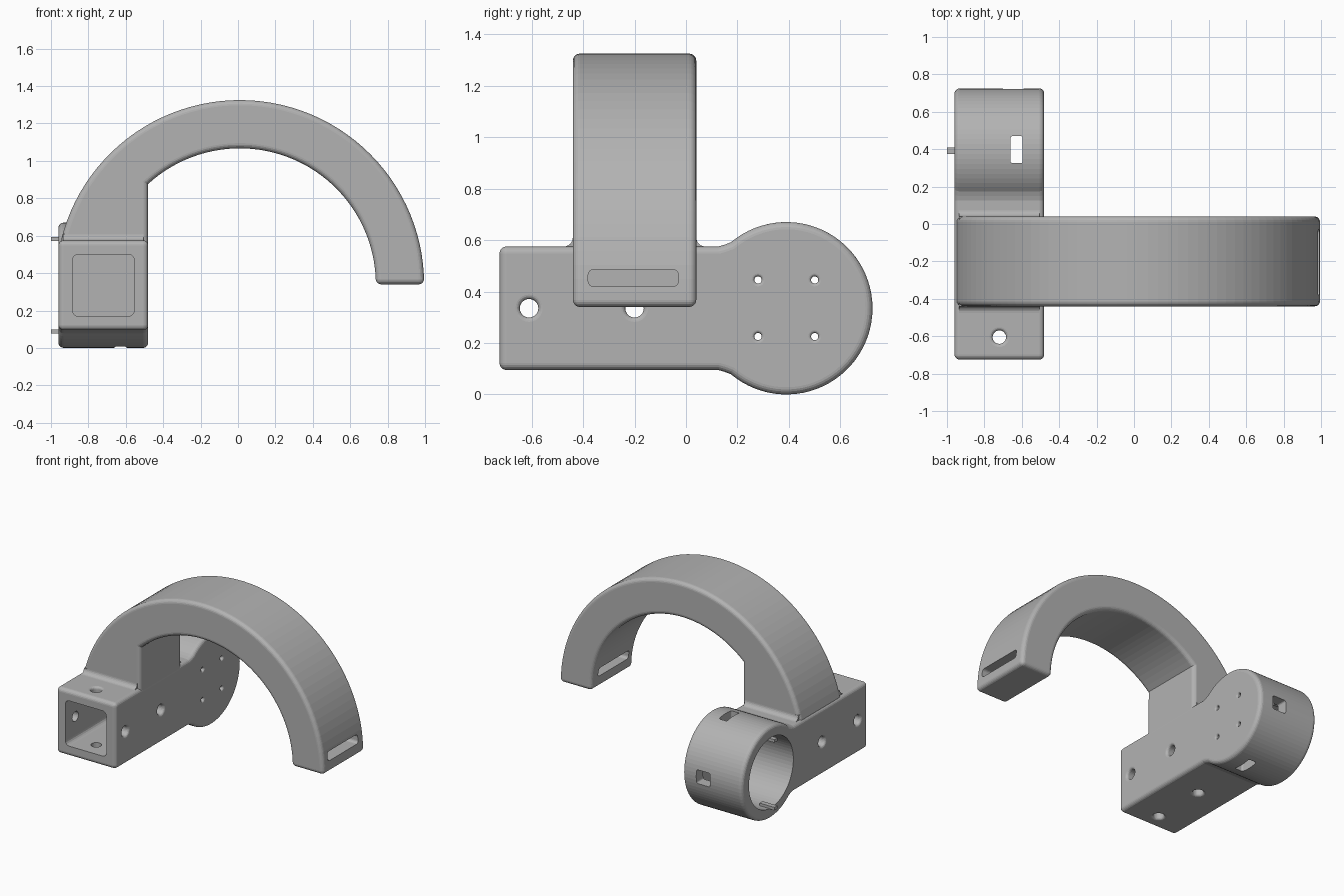
import bpy, bmesh
from math import sin, cos, pi, radians
from mathutils import Vector, Matrix

cube = bpy.data.objects.get("Cube")
if cube:
    bpy.data.objects.remove(cube, do_unlink=True)

grey = bpy.data.materials.new("plain_grey")
grey.use_nodes = True
grey.diffuse_color = (0.45, 0.45, 0.45, 1)
grey.node_tree.nodes["Principled BSDF"].inputs["Base Color"].default_value = (0.45, 0.45, 0.45, 1)


def finish(bm, name):
    bmesh.ops.recalc_face_normals(bm, faces=bm.faces)
    mesh = bpy.data.meshes.new(name)
    bm.to_mesh(mesh)
    bm.free()
    mesh.materials.append(grey)
    ob = bpy.data.objects.new(name, mesh)
    bpy.context.collection.objects.link(ob)
    return ob


def apply(ob, mod):
    bpy.context.view_layer.objects.active = ob
    bpy.ops.object.modifier_apply(modifier=mod.name)


def bevel(ob, width, limit=60):
    mod = ob.modifiers.new("round", 'BEVEL')
    mod.width, mod.segments = width, 5
    mod.limit_method, mod.angle_limit = 'ANGLE', radians(limit)
    mod.use_clamp_overlap = False
    apply(ob, mod)


def combine(ob, other, how):
    mod = ob.modifiers.new("combine", 'BOOLEAN')
    mod.operation, mod.solver, mod.object = how, 'EXACT', other
    apply(ob, mod)
    bpy.data.objects.remove(other, do_unlink=True)


def arc(cu, cv, r, a, b, n):
    return [(cu + r * cos(radians(a + (b - a) * i / n)),
             cv + r * sin(radians(a + (b - a) * i / n))) for i in range(n + 1)]


def extrude(name, pts, axis, lo, hi):
    """Extrude a 2D outline along x (outline in y, z) or y (outline in x, z)."""
    bm = bmesh.new()
    place = (lambda u, v: (lo, u, v)) if axis == 'X' else (lambda u, v: (u, lo, v))
    face = bm.faces.new([bm.verts.new(place(u, v)) for u, v in pts])
    new = bmesh.ops.extrude_face_region(bm, geom=[face])["geom"]
    step = Vector((hi - lo, 0, 0) if axis == 'X' else (0, hi - lo, 0))
    bmesh.ops.translate(bm, vec=step, verts=[v for v in new if isinstance(v, bmesh.types.BMVert)])
    return finish(bm, name)


def box(name, lo, hi, axis=None, radius=0):
    """Box between two corners; edges parallel to one axis can be rounded."""
    bm = bmesh.new()
    bmesh.ops.create_cube(bm, size=1)
    for v in bm.verts:
        v.co = Vector([(a + b) / 2 + (b - a) * c for a, b, c in zip(lo, hi, v.co)])
    if axis is not None:
        edges = [e for e in bm.edges if abs((e.verts[0].co - e.verts[1].co)[axis]) > 1e-4]
        bmesh.ops.bevel(bm, geom=edges, offset=radius, segments=4, profile=0.5, affect='EDGES')
    return finish(bm, name)


def hole(axis, at, r, rim, lo, hi):
    """Round cutter whose ends flare out to a soft rim at lo and hi."""
    d = rim - r
    flare = [(rim - d * sin(t * pi / 8), d * (1 - cos(t * pi / 8))) for t in range(5)]
    outline = [(0, lo - 0.05), (rim, lo - 0.05)] + [(q, lo + h) for q, h in flare]
    outline += [(q, hi - h) for q, h in reversed(flare)] + [(rim, hi + 0.05), (0, hi + 0.05)]
    bm = bmesh.new()
    vs = [bm.verts.new((q, 0, h)) for q, h in outline]
    es = [bm.edges.new(p) for p in zip(vs, vs[1:])]
    bmesh.ops.spin(bm, geom=vs + es, cent=(0, 0, 0), axis=(0, 0, 1), angle=2 * pi, steps=24)
    bmesh.ops.remove_doubles(bm, verts=bm.verts, dist=1e-5)
    if axis == 'X':
        bm.transform(Matrix.Rotation(pi / 2, 4, 'Y'))
        bm.transform(Matrix.Translation((0, at[0], at[1])))
    else:
        bm.transform(Matrix.Translation((at[0], at[1], 0)))
    return finish(bm, "hole_cutter")


# Base: square block running into a round drum, one outline extruded across
LEFT, RIGHT, MID = -0.96, -0.48, 0.335
outline = [(0.125, 0.095), (0.15, 0.088)] + arc(0.39, MID, 0.335, -130, 130, 56)
outline += [(0.15, 0.582), (0.125, 0.575), (-0.725, 0.575), (-0.725, 0.095)]
body = extrude("hook_bracket", outline, 'X', LEFT, RIGHT)
bevel(body, 0.028)

# Hook: thick half ring with a straight foot sunk into the block
hook = extrude("hook", arc(0.01, 0.34, 0.985, 0, 166.2, 52)
               + [(-0.947, 0.3), (-0.481, 0.3)]
               + arc(0.01, 0.34, 0.727, 132.5, 0, 42), 'Y', -0.44, 0.04)
bevel(hook, 0.028)
combine(body, hook, 'UNION')

# Small fillets where the hook meets the block top
for y, s in ((-0.44, -1), (0.04, 1)):
    curve = [(y + s * (0.035 + u), 0.61 + v) for u, v in arc(0, 0, 0.035, 270, 180, 6)] if s > 0 else \
            [(y - 0.035 + u, 0.61 + v) for u, v in arc(0, 0, 0.035, 270, 360, 6)]
    pts = curve + [(y - s * 0.02, 0.61), (y - s * 0.02, 0.55), (y + s * 0.035, 0.55)]
    combine(body, extrude("fillet", pts, 'X', -0.935, -0.505), 'UNION')

# Hollow parts: square socket, drum cavity, strap slot, drum windows
cutters = [
    box("socket", (-0.885, -0.8, 0.17), (-0.555, 0.03, 0.5), 1, 0.03),
    extrude("cavity", arc(0.39, MID, 0.256, 0, 354.375, 63), 'X', -1.1, -0.555),
    box("strap_slot", (0.6, -0.38, 0.42), (1.1, -0.03, 0.485), 0, 0.02),
    box("drum_window", (-0.66, 0.325, -0.1), (-0.595, 0.47, 0.8), 2, 0.012),
    box("back_window", (-0.70, 0.55, 0.285), (-0.59, 0.8, 0.385), 1, 0.012),
]

# Bolt holes in the block, then screw holes in the drum wall
for y in (-0.61, -0.2):
    cutters.append(hole('X', (y, MID), 0.036, 0.053, LEFT, RIGHT))
cutters.append(hole('Z', (-0.72, -0.605), 0.036, 0.053, 0.095, 0.575))
cutters.append(hole('Z', (-0.72, -0.2), 0.036, 0.053, 0.095, 0.35))
for y in (0.28, 0.5):
    for z in (0.225, 0.445):
        cutters.append(hole('X', (y, z), 0.014, 0.025, -0.65, RIGHT))
for cutter in cutters:
    combine(body, cutter, 'DIFFERENCE')

# Locating keys projecting from the drum mouth
for name, z in (("upper_key", MID + 0.247), ("lower_key", MID - 0.247)):
    box(name, (-1.0, 0.375, z - 0.011), (-0.88, 0.41, z + 0.011))
